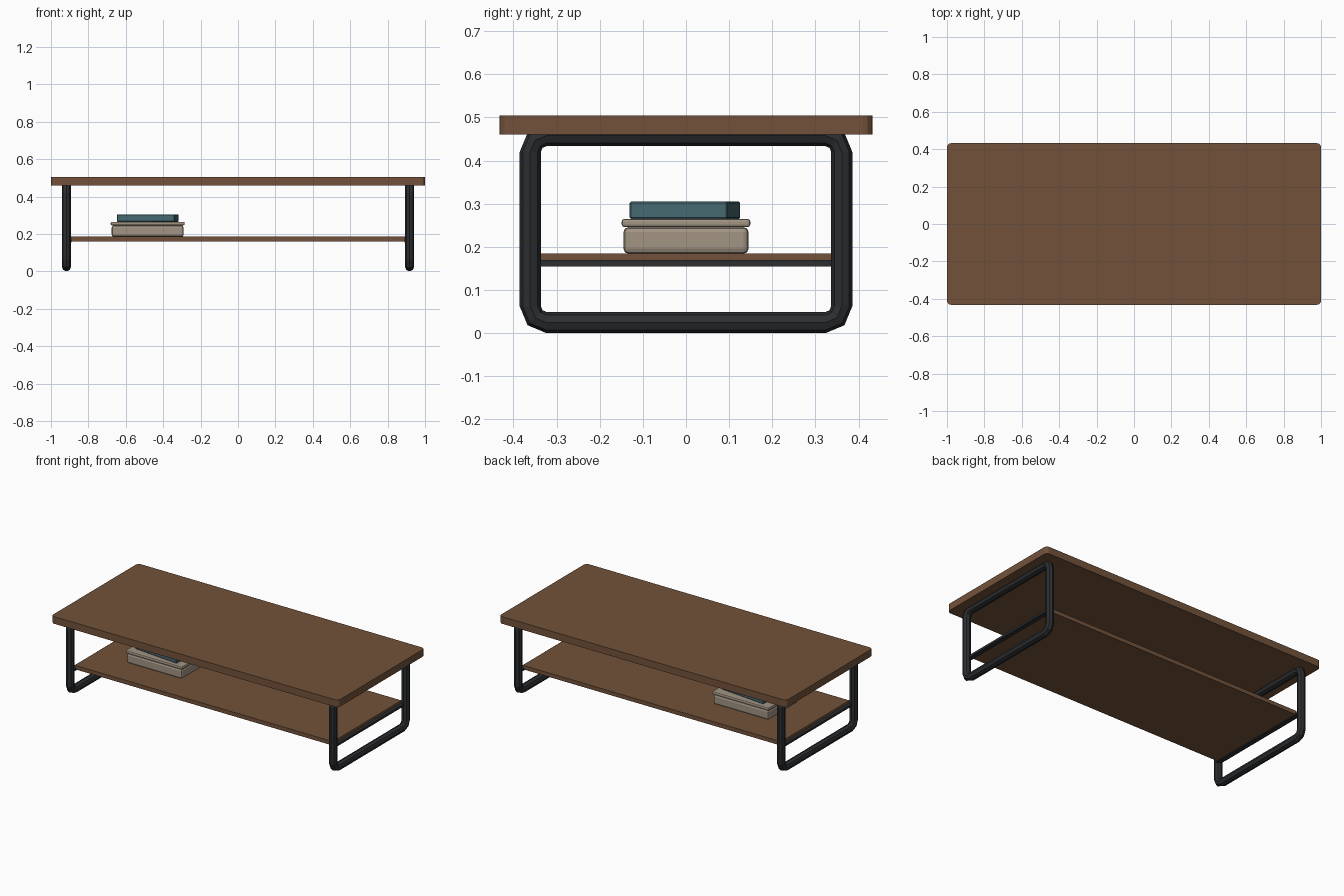
import bpy, bmesh, math
from mathutils import Vector

if "Cube" in bpy.data.objects:
    bpy.data.objects.remove(bpy.data.objects["Cube"])


def material(name, rgb):
    m = bpy.data.materials.new(name)
    m.diffuse_color = (*rgb, 1)
    m.use_nodes = True
    m.node_tree.nodes["Principled BSDF"].inputs["Base Color"].default_value = m.diffuse_color
    return m


WOOD = material("wood", (0.17, 0.085, 0.042))
METAL = material("dark_metal", (0.025, 0.027, 0.03))
BEIGE = material("beige", (0.36, 0.30, 0.23))
TEAL = material("teal", (0.06, 0.14, 0.16))


def finish(bm, name, mat):
    bmesh.ops.recalc_face_normals(bm, faces=bm.faces)
    me = bpy.data.meshes.new(name)
    bm.to_mesh(me)
    bm.free()
    me.materials.append(mat)
    ob = bpy.data.objects.new(name, me)
    bpy.context.collection.objects.link(ob)
    return ob


def box(name, centre, size, mat, bevel=0, segments=1, upright_only=False, turn=0):
    bm = bmesh.new()
    bmesh.ops.create_cube(bm, size=1)
    bmesh.ops.scale(bm, vec=size, verts=bm.verts)
    if bevel:
        edges = [e for e in bm.edges if not upright_only
                 or abs(e.verts[0].co.z - e.verts[1].co.z) > 1e-5]
        bmesh.ops.bevel(bm, geom=edges, offset=bevel, segments=segments,
                        profile=0.5, affect='EDGES')
    ob = finish(bm, name, mat)
    ob.location = centre
    ob.rotation_euler.z = math.radians(turn)
    return ob


def loop_frame(name, x, mat, half_y=0.361, z0=0.0245, z1=0.458,
               corner=0.038, radius=0.0245, sides=8):
    # Octagonal tube swept round a rounded rectangle in the YZ plane
    bm = bmesh.new()
    rings = []
    corners = [(1, 1, 0), (-1, 1, 90), (-1, -1, 180), (1, -1, 270)]
    for sy, sz, start in corners:
        cy = sy * (half_y - corner)
        cz = z1 - corner if sz > 0 else z0 + corner
        for k in range(3):
            a = math.radians(start + 45 * k)
            out = Vector((0, math.cos(a), math.sin(a)))
            mid = Vector((x, cy, cz)) + out * corner
            ring = []
            for i in range(sides):
                t = math.tau * i / sides
                p = mid + out * radius * math.cos(t)
                p.x += radius * math.sin(t)
                ring.append(bm.verts.new(p))
            rings.append(ring)
    for r, ring in enumerate(rings):
        nxt = rings[(r + 1) % len(rings)]
        for i in range(sides):
            j = (i + 1) % sides
            bm.faces.new((ring[i], ring[j], nxt[j], nxt[i]))
    return finish(bm, name, mat)


# Top and lower shelf
box("table_top", (0, 0, 0.4825), (2, 0.864, 0.045), WOOD, 0.022, 3, True)
box("lower_shelf", (0, 0, 0.1725), (1.80, 0.68, 0.025), WOOD)

# Loop legs with the crossbars that carry the shelf
for side, s in (("left", -1), ("right", 1)):
    loop_frame(side + "_leg_frame", s * 0.917, METAL)
    box(side + "_crossbar", (s * 0.905, 0, 0.162), (0.03, 0.70, 0.014), METAL)

# Storage box with lid, and a turned book on top
box("storage_box", (-0.483, 0, 0.215), (0.384, 0.29, 0.062), BEIGE, 0.012, 2)
box("box_lid", (-0.483, 0, 0.2555), (0.395, 0.298, 0.019), BEIGE, 0.006, 2)
box("book", (-0.4825, -0.0025, 0.285), (0.31, 0.228, 0.04), TEAL, 0.003, 1, False, -5.5)
